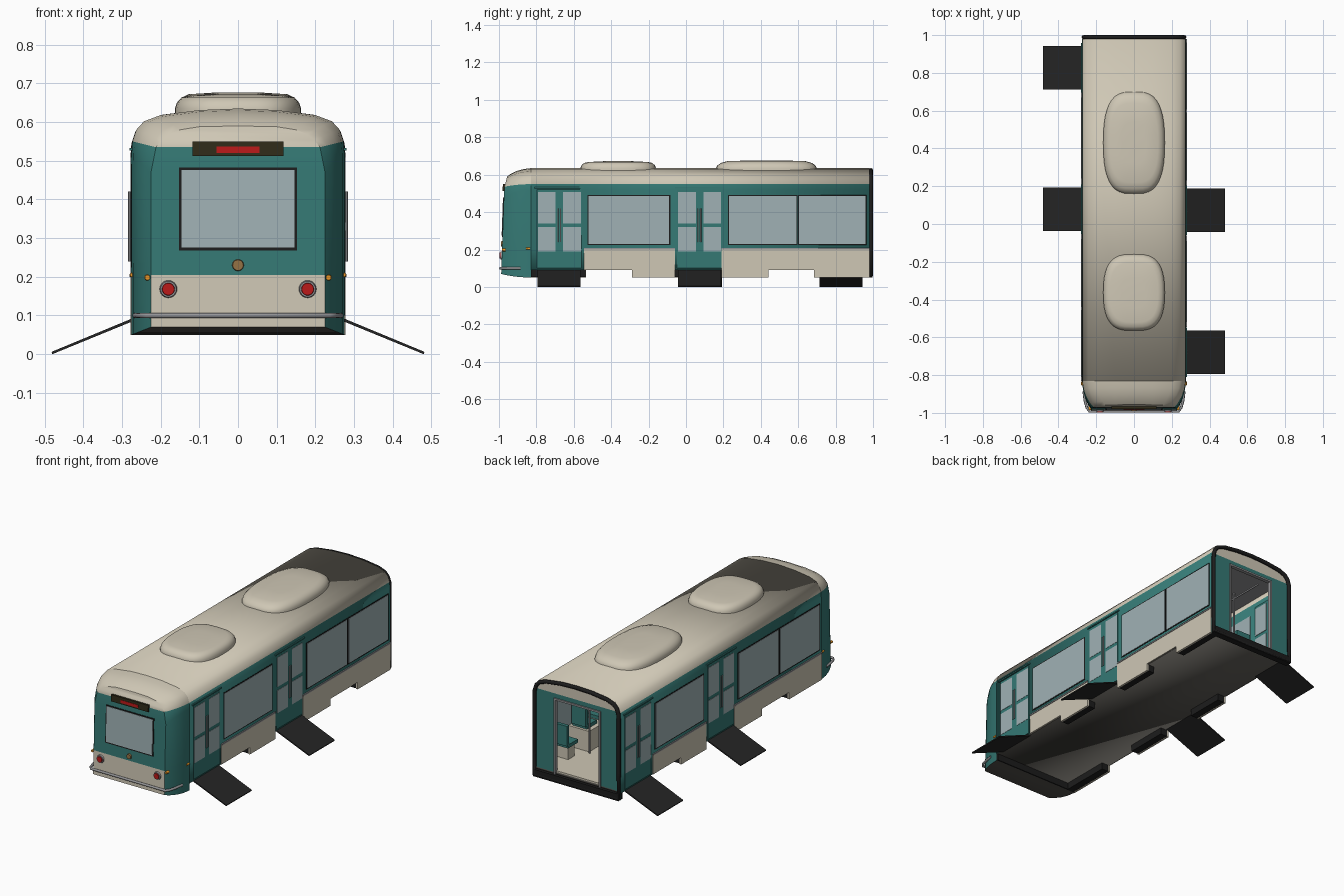
import bpy, bmesh, math

if "Cube" in bpy.data.objects:
    bpy.data.objects.remove(bpy.data.objects["Cube"])

COL = {"teal": (.035, .19, .175), "cream": (.62, .57, .46), "glass": (.35, .44, .46), "black": (.012, .012, .012),
       "under": (.09, .085, .075), "grey": (.3, .3, .31), "red": (.5, .01, .01), "orange": (.8, .3, .02),
       "bronze": (.3, .17, .06), "sign": (.03, .025, .01), "ramp": (.018, .018, .018)}
MAT = {}
for k, c in COL.items():
    MAT[k] = bpy.data.materials.new(k)
    MAT[k].diffuse_color = (*c, 1)


def finish(bm, name, mats, smooth=None):
    bmesh.ops.recalc_face_normals(bm, faces=bm.faces)
    me = bpy.data.meshes.new(name)
    bm.to_mesh(me)
    bm.free()
    for m in mats:
        me.materials.append(MAT[m])
    ob = bpy.data.objects.new(name, me)
    bpy.context.collection.objects.link(ob)
    if smooth:
        me.shade_smooth()
        me.set_sharp_from_angle(angle=math.radians(smooth))
    return ob


def box(name, x, y, z, mat, tilt=0):
    bm = bmesh.new()
    bmesh.ops.create_cube(bm, size=1)
    for v in bm.verts:
        v.co = [v.co[i] * abs(r[1] - r[0]) for i, r in enumerate((x, y, z))]
    ob = finish(bm, name, [mat])
    ob.location = [(r[0] + r[1]) / 2 for r in (x, y, z)]
    ob.rotation_euler.x = tilt
    return ob


def disc(name, x, y, z, r, depth, mat):
    bm = bmesh.new()
    bmesh.ops.create_cone(bm, cap_ends=True, segments=24, radius1=r, radius2=r * .85, depth=depth)
    ob = finish(bm, name, [mat], 30)
    ob.location = (x, y, z)
    ob.rotation_euler.x = math.pi / 2


def tube(name, pts, r, mat, cyclic=False):
    cu = bpy.data.curves.new(name, "CURVE")
    cu.dimensions = "3D"
    cu.bevel_depth, cu.bevel_resolution, cu.use_fill_caps = r, 2, True
    sp = cu.splines.new("POLY")
    sp.points.add(len(pts) - 1)
    for p, q in zip(sp.points, pts):
        p.co = (*q, 1)
    sp.use_cyclic_u = cyclic
    cu.materials.append(MAT[mat])
    bpy.context.collection.objects.link(bpy.data.objects.new(name, cu))


# Half cross-sections (half width, height) of the body and of the front face
FULL = [(.275, .05), (.275, .205), (.275, .52), (.273, .55), (.263, .58), (.243, .602), (.2, .618), (.1, .631), (0, .635)]
FACE = [(.225, .07), (.225, .205), (.225, .47), (.212, .535), (.198, .553), (.178, .569), (.15, .58), (.1, .588), (0, .59)]
N = len(FULL)


def whole(half):
    return half + [(-x, z) for x, z in half[-2::-1]]


def face_y(z):
    return -.988 + .035 * (z - .07) + max(0, z - .53) * .22


# Main body tube: teal walls, cream roof, dark underside
bm = bmesh.new()
sec = whole([(.275, .09)] + FULL[1:])
a, b = [[bm.verts.new((x, y, z)) for x, z in sec] for y in (-.83, .98)]
n = len(sec)
for i in range(n):
    j = (i + 1) % n
    f = bm.faces.new((a[i], a[j], b[j], b[i]))
    f.material_index = 2 if i == n - 1 else 1 if 3 <= i < n - 4 else 0
body = finish(bm, "body_shell", ["teal", "cream", "under"], 35)
md = body.modifiers.new("thickness", "SOLIDIFY")
md.thickness, md.offset = .014, -1

# Tapered nose with its leaning front face
bm = bmesh.new()
rings = []
for s, t in ((0, 0), (.3, .1), (.58, .32), (.85, .68), (1, 1)):
    mix = [((1 - t) * p[0] + t * q[0], (1 - t) * p[1] + t * q[1], -.83 + s * (face_y(q[1]) + .83))
           for p, q in zip(FULL, FACE)]
    mix += [(-x, z, y) for x, z, y in mix[-2::-1]]
    rings.append([bm.verts.new((x, y, z)) for x, z, y in mix])
n = len(rings[0])
for a, b in zip(rings, rings[1:]):
    for i in range(n):
        j = (i + 1) % n
        f = bm.faces.new((a[i], a[j], b[j], b[i]))
        f.material_index = 2 if i == n - 1 else 1 if 3 <= i < n - 4 else 0
r = rings[-1]
for i in range(N - 1):
    vs = [r[i], r[i + 1], r[n - 2 - i], r[n - 1 - i]]
    f = bm.faces.new(vs[:2] + vs[3:] if vs[1] == vs[2] else vs)
    f.material_index = 0 if i in (1, 2) else 1
finish(bm, "nose", ["teal", "cream", "under"], 35)
box("nose_rear_wall", (-.27, .27), (-.84, -.825), (.052, .1), "black")

# Rear wall with open gangway doorway
bm = bmesh.new()
for i in range(N - 1):
    (x0, z0), (x1, z1) = FULL[i], FULL[i + 1]
    for quad in ([[(s * .145, z0), (s * x0, z0), (s * x1, z1), (s * .145, z1)] for s in (1, -1)] if i < 2
                 else [[(-x0, z0), (x0, z0), (x1, z1), (-x1, z1)]]):
        pts = list(dict.fromkeys((abs(x) if x == 0 else x, z) for x, z in quad))
        f = bm.faces.new([bm.verts.new((x, .98, z)) for x, z in pts])
        f.material_index = 1 if i >= 3 else 0
bmesh.ops.remove_doubles(bm, verts=bm.verts, dist=1e-5)
finish(bm, "rear_wall", ["teal", "cream"])
tube("rear_gasket", [(x * .97, .989, .06 + (z - .05) * .965) for x, z in whole(FULL)], .011, "black", True)
box("rear_sill", (-.27, .27), (.96, .997), (.05, .09), "black")
for s in (1, -1):
    box("doorway_post", (s * .137, s * .147), (.965, .987), (.09, .525), "grey")
box("doorway_lintel", (-.147, .147), (.965, .987), (.515, .525), "grey")

# Sides: the left side is the right side turned half way round about y = 0.075
for s in (1, -1):
    def side(name, x, y, z, mat):
        yy = y if s > 0 else (.15 - y[1], .15 - y[0])
        return box(name, (s * x[0], s * x[1]), yy, z, mat)

    for y0, y1 in ((-.52, -.09), (.23, .59), (.605, .96)):
        side("window_frame", (.262, .2765), (y0 - .006, y1 + .006), (.224, .491), "black")
        side("window_glass", (.257, .278), (y0, y1), (.23, .485), "glass")
    for y0, y1, bot in ((-.545, -.29, .09), (-.29, -.06, .05), (.19, .44, .05), (.44, .685, .09), (.685, .98, .05)):
        side("skirt_panel", (.268, .278), (y0, y1), (bot, .2), "cream")
        if bot < .08:
            side("skirt_frame", (.225, .268), (y0 + .002, y1 - .002), (.052, .1), "black")
    for y0, y1 in ((-.545, -.06), (.19, .98)):
        side("belt_rail", (.27, .281), (y0, y1), (.199, .207), "grey")
    for y0 in (-.797, -.047):
        side("door_leaf_pair", (.26, .2765), (y0, y0 + .238), (.1, .522), "teal")
        side("door_header", (.27, .281), (y0 - .012, y0 + .25), (.526, .533), "teal")
        for k in (0, .135):
            for z in ((.19, .32), (.34, .508)):
                side("door_glass", (.257, .278), (y0 + .005 + k, y0 + .1 + k), z, "glass")
        for k in (.112, .126):
            yk = y0 + k if s > 0 else .15 - y0 - k
            tube("door_handle", [(s * .281, yk, .24), (s * .281, yk, .42)], .003, "grey")
        # Boarding ramp sloping to the ground
        bm = bmesh.new()
        yr = [y0 + .004, y0 + .234] if s > 0 else [.146 - y0, -.084 - y0]
        prof = ((.26, .098), (.482, .006), (.48, 0), (.26, .09))
        p, q = [[bm.verts.new((s * x, y, z)) for x, z in prof] for y in yr]
        for i in range(4):
            bm.faces.new((p[i], p[i - 1], q[i - 1], q[i]))
        bm.faces.new(p)
        bm.faces.new(q)
        finish(bm, "boarding_ramp", ["ramp"])

# Roof pods
for y0, y1, top in ((-.565, -.16, .672), (.16, .7, .676)):
    bm = bmesh.new()
    prev = None
    for sc, z in ((1, .612), (1, .635), (.97, .65), (.9, .663), (.78, top - .004), (.4, top)):
        ring = []
        for i in range(40):
            t = 2 * math.pi * i / 40
            c, d = math.cos(t), math.sin(t)
            ring.append(bm.verts.new((.163 * sc * math.copysign(abs(c) ** .62, c),
                                      (y0 + y1) / 2 + (y1 - y0) / 2 * sc * math.copysign(abs(d) ** .8, d), z)))
        for i in range(40 if prev else 0):
            bm.faces.new((prev[i - 1], prev[i], ring[i], ring[i - 1]))
        prev = ring
    bm.faces.new(prev)
    finish(bm, "roof_pod", ["cream"], 40)

# Front details
def front(name, x, z, out, mat):
    y = face_y(min(.53, sum(z) / 2))
    return box(name, x, (y - out, y + .012), z, mat, -.035)


front("windscreen_frame", (-.152, .152), (.268, .482), .003, "black")
front("windscreen", (-.146, .146), (.275, .476), .005, "glass")
front("destination_sign", (-.118, .118), (.512, .55), .008, "sign")
front("sign_strip", (-.055, .055), (.52, .536), .01, "red")
disc("front_disc", 0, -.984, .23, .016, .012, "bronze")
for s in (1, -1):
    disc("lamp_ring", s * .18, -.986, .168, .024, .012, "grey")
    disc("lamp", s * .18, -.99, .168, .018, .014, "red")
    disc("indicator", s * .234, -.975, .198, .008, .02, "orange")
    disc("side_marker", s * .274, -.845, .205, .006, .02, "orange")
half = [(.266, -.885), (.26, -.935), (.25, -.972), (.235, -.993)]
tube("bumper_rail", [(x, y, .1) for x, y in half] + [(-x, y, .1) for x, y in half[::-1]], .007, "grey")

# Interior: floor, ceiling, wheel boxes, seats and poles
box("inner_floor", (-.255, .255), (-.9, .975), (.1, .108), "cream")
box("ceiling", (-.25, .25), (-.82, .97), (.565, .572), "grey")


def seat(x, y, z, d):
    box("seat_cushion", (x - .045, x + .045), (y - .045, y + .045), (z, z + .02), "teal")
    yb = y - d * .045
    box("seat_back", (x - .045, x + .045), (yb - .01, yb + .01), (z + .015, z + .13), "teal")


for s in (1, -1):
    for y0 in (-.54, .44):
        box("wheel_box", (s * .13, s * .26), (y0, y0 + .25), (.1, .225), "cream")
        for k, d in ((.06, 1), (.19, -1)):
            seat(s * .2, y0 + k, .225, d)
    for y in ((-.2, .3, .8) if s > 0 else (-.7, -.14, .35)):
        box("seat_pedestal", (s * .165, s * .235), (y - .03, y + .03), (.1, .18), "cream")
        seat(s * .2, y, .18, -1)
    for y in (-.55, -.06, .21, .7):
        tube("grab_pole", [(s * .12, y, .1), (s * .12, y, .57)], .005, "grey")
    tube("ceiling_rail", [(s * .12, -.75, .53), (s * .12, .9, .53)], .005, "grey")

for m in bpy.data.materials:
    if m.users and not m.is_grease_pencil:
        m.use_nodes = True
        m.node_tree.nodes["Principled BSDF"].inputs["Base Color"].default_value = m.diffuse_color
